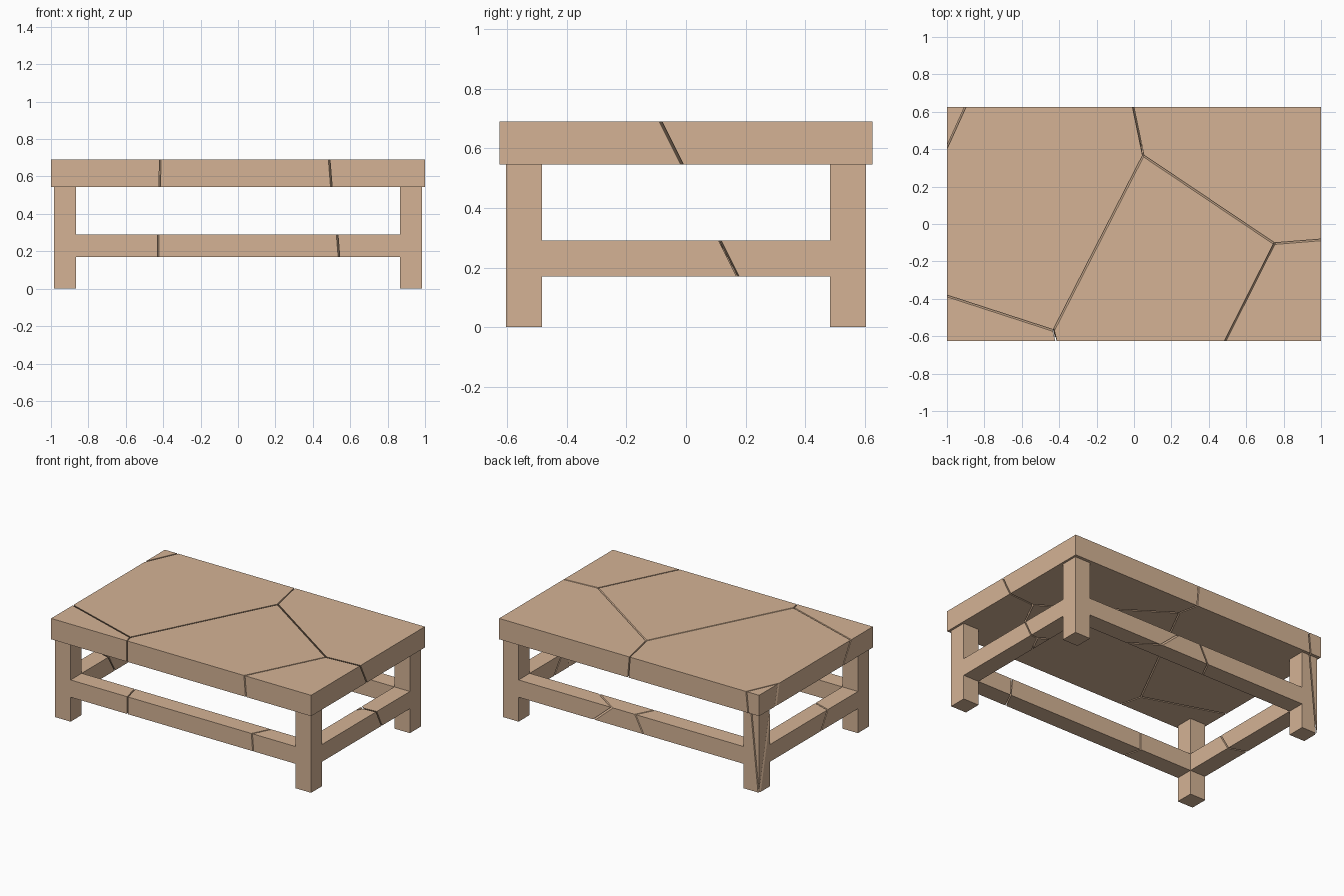
import bpy, bmesh
from mathutils import Vector

if "Cube" in bpy.data.objects:
    bpy.data.objects.remove(bpy.data.objects["Cube"])

# Low table cracked into cells with hairline gaps between them
GAP = 0.004          # half width of each crack
X = [-1, -.985, -.865, .865, .985, 1]
Y = [-.625, -.604, -.482, .482, .604, .625]
Z = [0, .17, .29, .545, .69]


def solid(i, j, k):
    """Is this block of the grid wood?"""
    if not (0 <= i < 5 and 0 <= j < 5 and 0 <= k < 4):
        return False
    if k == 3:
        return True                      # table top
    if i in (0, 4) or j in (0, 4):
        return False                     # overhang
    leg = i in (1, 3) and j in (1, 3)
    rail = k == 1 and (i in (1, 3) or j in (1, 3))
    return leg or rail


def whole_table():
    """Watertight skin of top, legs and stretchers."""
    bm = bmesh.new()
    verts = {}

    def v(c):
        if c not in verts:
            verts[c] = bm.verts.new((X[c[0]], Y[c[1]], Z[c[2]]))
        return verts[c]

    for i in range(5):
        for j in range(5):
            for k in range(4):
                if not solid(i, j, k):
                    continue
                for axis in range(3):
                    for side in (0, 1):
                        n = [i, j, k]
                        n[axis] += 2 * side - 1
                        if solid(*n):
                            continue
                        quad = []
                        for a, b in ((0, 0), (1, 0), (1, 1), (0, 1)):
                            c = [i, j, k]
                            c[axis] += side
                            c[(axis + 1) % 3] += a
                            c[(axis + 2) % 3] += b
                            quad.append(v(tuple(c)))
                        bm.faces.new(quad if side else quad[::-1])
    return bm


def plane(px, py, a, b, c, pz=.69):
    """Linear function a*x + b*y + c*z + d that is zero at the given point."""
    return (Vector((a, b, c)), -(a * px + b * py + c * pz))


def add(f, g, k):
    return (f[0] + g[0] * k, f[1] + g[1] * k)


# Crack planes as linear functions; the cell with the lowest value owns the space
middle = (Vector((0, 0, 0)), 0.0)
front_right = plane(.75, -.105, -1, .505, -.08)
back_right = add(front_right, plane(.75, -.105, -.08, 1, .5), -1.782)
left = plane(-.43, -.57, 1.525, -.782, -.781)
front_left = add(left, plane(-.43, -.57, .325, 1, .6), 1.266)
back_left_corner = add(left, plane(-.9, .63, 1, -.4545, -.1), 2)
cells = {
    "middle_piece": middle, "front_right_piece": front_right,
    "back_right_piece": back_right, "left_piece": left,
    "front_left_piece": front_left, "back_left_corner_piece": back_left_corner,
}

wood = bpy.data.materials.new("wood")
wood.diffuse_color = (.66, .45, .30, 1)
wood.use_nodes = True
wood.node_tree.nodes["Principled BSDF"].inputs["Base Color"].default_value = wood.diffuse_color

table = whole_table()
for name, f in cells.items():
    bm = table.copy()
    for other, g in cells.items():
        if other == name:
            continue
        # keep the side where f is lower, pulled back by the gap, and cap the cut
        n, d = add(f, g, -1)
        size = n.length
        n = n / size
        co = n * (-d / size - GAP)
        bmesh.ops.bisect_plane(bm, geom=bm.verts[:] + bm.edges[:] + bm.faces[:],
                               dist=1e-6, plane_co=co, plane_no=n, clear_outer=True)
        rim = [e for e in bm.edges if e.is_boundary]
        if rim:
            bmesh.ops.triangle_fill(bm, edges=rim, use_beauty=True, normal=n)
    bmesh.ops.dissolve_limit(bm, angle_limit=.002, verts=bm.verts[:], edges=bm.edges[:])
    bmesh.ops.recalc_face_normals(bm, faces=bm.faces[:])
    mesh = bpy.data.meshes.new(name)
    bm.to_mesh(mesh)
    bm.free()
    mesh.materials.append(wood)
    bpy.context.collection.objects.link(bpy.data.objects.new(name, mesh))
table.free()
